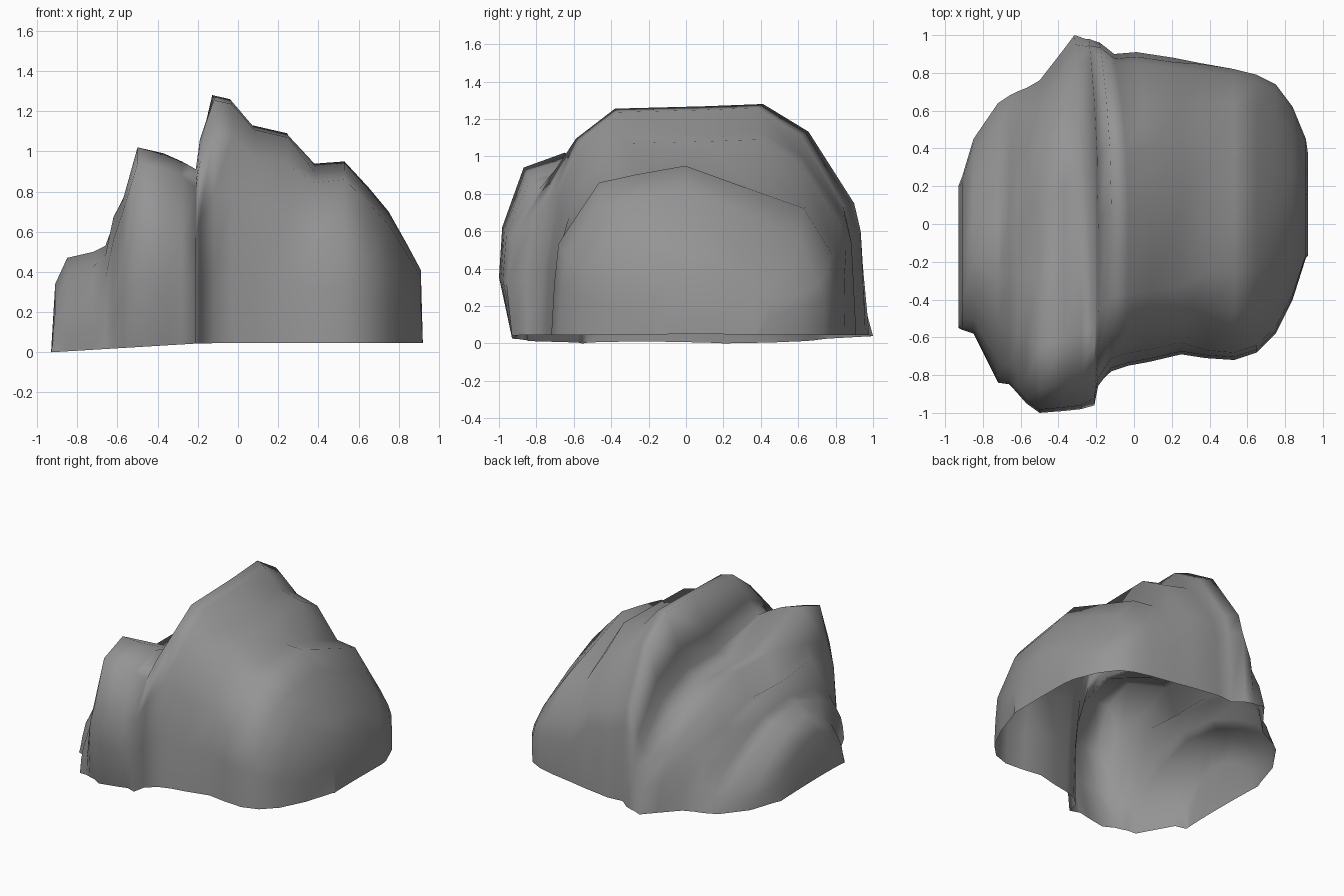
import bpy
import bmesh

default_cube = bpy.data.objects.get("Cube")
if default_cube:
    bpy.data.objects.remove(default_cube, do_unlink=True)

# Ribs of the boulder from side to side: x, front edge y, back edge y, crest height
RIBS = [
    (-.93, -.55, .2, .01), (-.91, -.56, .25, .34), (-.85, -.58, .45, .47),
    (-.72, -.84, .64, .5), (-.66, -.86, .68, .55), (-.62, -.9, .7, .72),
    (-.57, -.95, .72, .77), (-.5, -1, .76, 1.02), (-.37, -.99, .9, .99),
    (-.28, -.98, 1, .95), (-.21, -.97, .98, .92), (-.19, -.87, .98, 1.07),
    (-.12, -.78, .96, 1.28), (-.03, -.75, .9, 1.26), (.08, -.73, .91, 1.13),
    (.25, -.69, .88, 1.09), (.38, -.71, .85, .94), (.53, -.72, .82, .95),
    (.65, -.68, .79, .82), (.75, -.58, .74, .7), (.84, -.4, .62, .54),
    (.91, -.18, .45, .41), (.92, -.17, .38, .05),
]

# Arch shapes: position from front to back, fraction of crest height
LOW_STEP = [(-1, 0), (-.98, .2), (-.95, .35), (-.85, .6), (-.6, .85), (-.25, 1),
            (.15, .91), (.5, .67), (.8, .39), (.95, .17), (1, 0)]
LOBE = [(-.92, 0), (-1, .33), (-.98, .6), (-.85, .92), (-.6, 1), (-.15, .79),
        (.25, .79), (.6, .67), (.85, .42), (.95, .2), (1, 0)]
RIDGE = [(-1, 0), (-.98, .3), (-.92, .6), (-.78, .85), (-.54, .98), (0, .99),
         (.37, 1), (.65, .88), (.93, .57), (.97, .45), (1, 0)]
FLANK = [(-1, 0), (-.98, .3), (-.95, .54), (-.67, .9), (-.4, .95), (-.07, 1),
         (.35, .87), (.75, .75), (.95, .48), (1, .3), (1, 0)]
END = [(-1, 0), (-.98, .3), (-.95, .54), (-.67, .9), (-.4, .95), (-.07, 1),
       (.35, .82), (.75, .6), (.95, .42), (1, .3), (1, 0)]

# Where each arch shape holds; between these it blends
STATIONS = [(-1, LOW_STEP), (-.68, LOW_STEP), (-.57, LOBE), (-.28, LOBE),
            (-.14, RIDGE), (.25, RIDGE), (.4, FLANK), (.53, FLANK),
            (.75, END), (1, END)]


def arch_at(x):
    for (xa, a), (xb, b) in zip(STATIONS, STATIONS[1:]):
        if x <= xb:
            t = (x - xa) / (xb - xa)
            return [(p[0] + (q[0] - p[0]) * t, p[1] + (q[1] - p[1]) * t)
                    for p, q in zip(a, b)]


def rib_points(x, front, back, crest):
    middle, half = (front + back) / 2, (back - front) / 2
    # the open lower rim dips gently towards one side
    base = min(.045, (x + .93) * .06)
    for u, w in arch_at(x):
        # the main ridge bends sideways at the back
        shift = -.08 * max(u, 0) ** 2 * max(0, 1 - abs(x) * 2)
        yield x + shift, middle + half * u, base + (crest - base) * w


def build_boulder():
    bm = bmesh.new()
    rows = [[bm.verts.new(p) for p in rib_points(*rib)] for rib in RIBS]
    for a, b in zip(rows, rows[1:]):
        for i in range(len(a) - 1):
            bm.faces.new((a[i], b[i], b[i + 1], a[i + 1]))
    for face in bm.faces:
        face.smooth = True
    mesh = bpy.data.meshes.new("boulder")
    bm.to_mesh(mesh)
    bm.free()
    boulder = bpy.data.objects.new("boulder", mesh)
    bpy.context.collection.objects.link(boulder)
    return boulder


# Plain grey stone
stone = bpy.data.materials.new("grey stone")
stone.use_nodes = True
colour = (.3, .3, .3, 1)
stone.diffuse_color = colour
stone.node_tree.nodes["Principled BSDF"].inputs["Base Color"].default_value = colour

boulder = build_boulder()
boulder.data.materials.append(stone)
